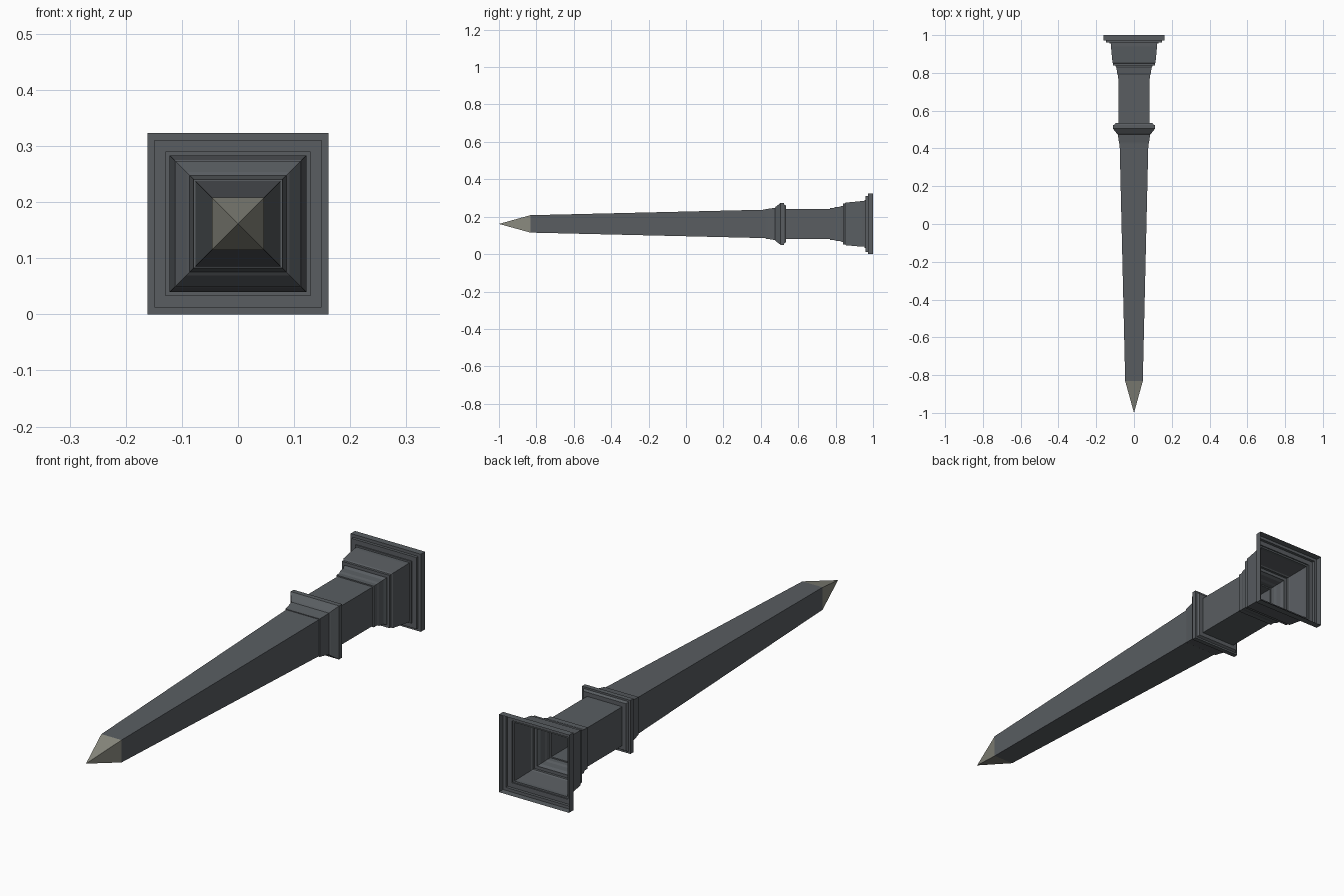
import bpy, bmesh

if "Cube" in bpy.data.objects:
    bpy.data.objects.remove(bpy.data.objects["Cube"])

CZ = 0.1615  # height of the long axis


def material(name, rgb):
    m = bpy.data.materials.new(name)
    m.diffuse_color = (*rgb, 1)
    m.use_nodes = True
    m.node_tree.nodes["Principled BSDF"].inputs["Base Color"].default_value = m.diffuse_color
    return m


def square_loft(name, profile, mat, tip=None):
    """Open square shell along y from (y, half width) pairs, with optional apex."""
    bm = bmesh.new()
    rings = [[bm.verts.new((sx * h, y, CZ + sz * h))
              for sx, sz in ((-1, -1), (1, -1), (1, 1), (-1, 1))]
             for y, h in profile]
    for a, b in zip(rings, rings[1:]):
        for i in range(4):
            j = (i + 1) % 4
            bm.faces.new((a[i], a[j], b[j], b[i]))
    if tip is not None:
        apex = bm.verts.new((0, tip, CZ))
        for i in range(4):
            bm.faces.new((apex, rings[0][(i + 1) % 4], rings[0][i])[::-1])
    bmesh.ops.recalc_face_normals(bm, faces=bm.faces)
    mesh = bpy.data.meshes.new(name)
    bm.to_mesh(mesh)
    bm.free()
    mesh.materials.append(mat)
    ob = bpy.data.objects.new(name, mesh)
    bpy.context.collection.objects.link(ob)
    return ob


stone = material("dark_stone", (0.10, 0.11, 0.12))
cap = material("cap_stone", (0.25, 0.25, 0.21))

# Pyramid cap
square_loft("pyramid_cap", [(-0.832, 0.0465)], cap, tip=-1.0)

# Long tapered shaft
square_loft("tapered_shaft", [(-0.832, 0.0465), (0.425, 0.076)], stone)

# Moulded collar
square_loft("collar", [(0.425, 0.076), (0.425, 0.079), (0.435, 0.080),
                       (0.475, 0.086), (0.48, 0.092), (0.505, 0.1115),
                       (0.525, 0.1115), (0.525, 0.104), (0.535, 0.098),
                       (0.535, 0.081)], stone)

# Straight pedestal
square_loft("pedestal", [(0.535, 0.081), (0.77, 0.081)], stone)

# Stepped base, open at the bottom
square_loft("stepped_base", [(0.77, 0.081), (0.77, 0.086), (0.79, 0.086),
                             (0.80, 0.090), (0.825, 0.092), (0.835, 0.097),
                             (0.84, 0.097), (0.84, 0.110), (0.85, 0.110),
                             (0.855, 0.114), (0.94, 0.122), (0.955, 0.122),
                             (0.955, 0.129), (0.96, 0.129), (0.96, 0.149),
                             (0.972, 0.149), (0.972, 0.1615), (1.0, 0.1615)], stone)
